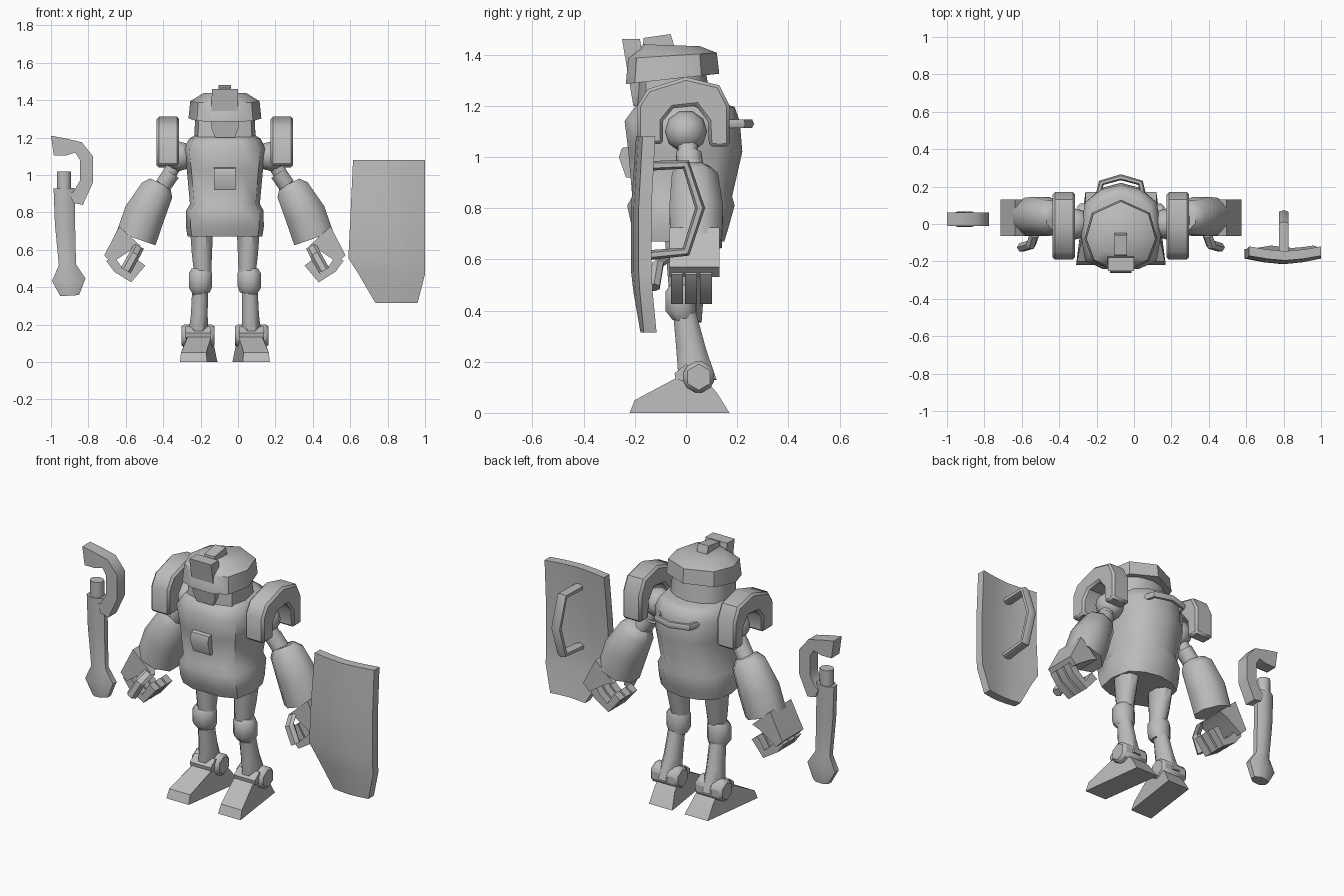
import bpy, bmesh, math
from mathutils import Vector

if "Cube" in bpy.data.objects:
    bpy.data.objects.remove(bpy.data.objects["Cube"])

CX = -0.07   # centre line of the figure
grey = bpy.data.materials.new("plain_grey")
grey.diffuse_color = (0.5, 0.5, 0.5, 1)
grey.use_nodes = True
grey.node_tree.nodes["Principled BSDF"].inputs["Base Color"].default_value = grey.diffuse_color


def loft(name, rings, angle=40):
    """Skin closed rings of equal length and cap both ends."""
    bm = bmesh.new()
    vs = [[bm.verts.new(p) for p in r] for r in rings]
    n = len(vs[0])
    for a, b in zip(vs, vs[1:]):
        for i in range(n):
            bm.faces.new((a[i], a[(i + 1) % n], b[(i + 1) % n], b[i]))
    bm.faces.new(vs[0])
    bm.faces.new(vs[-1])
    bmesh.ops.recalc_face_normals(bm, faces=bm.faces)
    me = bpy.data.meshes.new(name)
    bm.to_mesh(me)
    bm.free()
    me.materials.append(grey)
    ob = bpy.data.objects.new(name, me)
    bpy.context.collection.objects.link(ob)
    bpy.ops.object.select_all(action='DESELECT')
    ob.select_set(True)
    bpy.context.view_layer.objects.active = ob
    bpy.ops.object.shade_smooth_by_angle(angle=math.radians(angle))
    return ob


def tube(name, path, radii, normal, sides=8, angle=50):
    """Sweep a regular section along a planar path; radii are (along normal, across)."""
    path = [Vector(p) for p in path]
    n = Vector(normal).normalized()
    k = 1 / math.cos(math.pi / sides)
    rings = []
    for i, p in enumerate(path):
        d0 = (p - path[max(i - 1, 0)]).normalized()
        d1 = (path[min(i + 1, len(path) - 1)] - p).normalized()
        side = (d0 + d1).normalized().cross(n).normalized()
        r = radii[i] if isinstance(radii, list) else radii
        ring = []
        for j in range(sides):
            t = 2 * math.pi * (j + 0.5) / sides
            ring.append(p + n * (r[0] * k * math.cos(t)) + side * (r[1] * k * math.sin(t)))
        rings.append(ring)
    return loft(name, rings, angle)


def bevel(ob, w):
    m = ob.modifiers.new("soft_edge", 'BEVEL')
    m.width, m.segments, m.limit_method = w, 1, 'ANGLE'
    m.angle_limit = math.radians(50)


def mirrored(half):
    """Half outline starting on the centre line, completed to a full loop."""
    return half + [(-x, y) for x, y in reversed(half) if x > 0]


# torso and pelvis: rows of z, half width, front y, back y
SECTION = mirrored([(0, 1), (.5, .88), (.88, .58), (1, -.1), (.88, -.8), (.45, -1)])


def body_ring(z, hw, y0, y1):
    return [(CX + x * hw, (y0 + y1) / 2 + y * (y1 - y0) / 2, z) for x, y in SECTION]


loft("torso", [body_ring(*r) for r in (
    (.67, .2, -.19, .15), (.72, .208, -.21, .165), (.81, .207, -.23, .19),
    (.845, .187, -.21, .18), (1.02, .203, -.225, .22), (1.14, .218, -.24, .21),
    (1.195, .19, -.2, .19), (1.21, .165, -.18, .15))], 50)
loft("neck", [body_ring(1.19, .165, -.19, .1), body_ring(1.32, .158, -.18, .08)], 50)

# helmet, tilted rim
HELM = mirrored([(0, .13), (.155, .06), (.195, -.08), (.15, -.2), (.07, -.235)])
helm_rings = []
for s, z, tilt in ((.9, 1.29, .1), (1, 1.285, .11), (.95, 1.385, .06), (.6, 1.44, -.02)):
    helm_rings.append([(CX + x * s, -.06 + (y + .06) * s, z + (y + .235) * tilt) for x, y in HELM])
loft("helmet", helm_rings, 45)


def prism(name, outline, x0, x1, sign=1):
    """Side outline in (y, z) extruded between two x offsets from the centre line."""
    return loft(name, [[(CX + sign * x, y, z) for y, z in outline] for x in (x0, x1)], 45)


# face plate, crest and chest box
loft("face_plate", [[(CX + x, y + dy, z) for x, z in
                     ((-.07, 1.46), (.07, 1.46), (.072, 1.25), (.052, 1.2), (-.052, 1.2), (-.072, 1.25))
                     for y in (-.25 + (1.46 - z) * .17,)] for dy in (0, .07)])
prism("crest", [(-.17, 1.43), (-.165, 1.465), (-.06, 1.48), (-.045, 1.43)], -.033, .033)
prism("chest_box", [(-.2, 1.045), (-.25, 1.035), (-.262, 1.0), (-.235, .92), (-.18, .92)], -.057, .057)

# back carry handle
tube("back_handle", [(CX + x, y, 1.13) for x, y in
     ((-.12, .15), (-.105, .22), (0, .25), (.105, .22), (.12, .15))], (.017, .014), (0, 0, 1), 6)

PAD = [(-.19, 1.05), (-.19, 1.2), (-.15, 1.265), (0, 1.312), (.13, 1.28), (.17, 1.2), (.17, 1.04),
       (.09, 1.04), (.085, 1.14), (.04, 1.2), (-.05, 1.19), (-.09, 1.14), (-.09, 1.05)]
FOOT = [(-.22, 0, .095, .24), (-.2, .05, .1, .235), (-.05, .13, .075, .2), (.04, .17, .075, .19),
        (.12, .08, .06, .19), (.17, 0, .04, .19)]

for s, side in ((-1, "right"), (1, "left")):
    def P(x, z, y=0.0):
        return (CX + s * x, y, z)
    Y = (0, 1, 0)
    # shoulder
    bevel(prism(side + "_shoulder_pad", PAD, .245, .365, s), .012)
    bpy.ops.mesh.primitive_uv_sphere_add(segments=10, ring_count=6, radius=.083,
                                         location=P(.245, 1.1), rotation=(0, math.pi / 2, 0))
    ball = bpy.context.object
    ball.name = side + "_shoulder_ball"
    ball.data.materials.append(grey)
    bpy.ops.object.shade_smooth_by_angle(angle=math.radians(60))
    # arm
    tube(side + "_upper_arm", [P(.24, 1.1), P(.3, 1.0, .01), P(.36, .9, .03)], (.038, .038), Y)
    tube(side + "_elbow", [P(.285, 1.01, .01), P(.33, .945, .02)], (.05, .045), Y)
    tube(side + "_forearm", [P(.345, .955, .03), P(.362, .92, .035), P(.43, .79, .04), P(.475, .66, .04)],
         [(.06, .06), (.09, .09), (.105, .11), (.1, .11)], Y)
    # hand: palm wedge, curled fingers, thumb
    palm = [(.565, .725), (.645, .57), (.605, .53), (.5, .6), (.45, .62)]
    loft(side + "_palm", [[P(x, z, y) for x, z in palm] for y in (-.065, .13)])
    for i, y in enumerate((-.035, .02, .078)):
        tube(f"{side}_finger_{i + 1}", [P(.615, .555, y), P(.575, .5, y), P(.505, .45, y), P(.445, .53, y)],
             (.023, .024), Y, 4, 30)
    tube(side + "_thumb", [P(.46, .62, -.05), P(.48, .58, -.11), P(.53, .49, -.125)],
         (.022, .026), Y, 6, 30)
    # leg
    tube(side + "_thigh", [P(.125, .72, 0), P(.123, .58, -.01), P(.118, .46, -.02)],
         [(.085, .062), (.065, .054), (.045, .045)], Y)
    tube(side + "_knee", [P(.13, .5, -.015), P(.13, .475, -.02), P(.13, .4, -.02), P(.125, .365, -.01)],
         [(.045, .048), (.06, .062), (.06, .062), (.042, .045)], Y)
    tube(side + "_shin", [P(.133, .39, -.005), P(.137, .25, .02), P(.143, .13, .045)],
         [(.045, .042), (.058, .045), (.074, .055)], Y)
    hexa = [(.05 + .068 * math.cos(a), .14 + .068 * math.sin(a)) for a in
            (math.pi / 6 + i * math.pi / 3 for i in range(6))]
    bevel(prism(side + "_ankle_joint", hexa, .055, .232, s), .015)
    prism(side + "_ankle_strap", [(-.04, .13), (-.045, .155), (.0, .19), (.05, .16), (.03, .12)], .075, .21, s)
    # foot: outline rows as (y, z, inner x, outer x)
    loft(side + "_foot", [[P(x0, z, y) for y, z, x0, x1 in FOOT],
                          [P(x1, z, y) for y, z, x0, x1 in FOOT]], 30)

# shield: rows of z, left x, right x, front edge y, front bulge y
rows = ((1.08, .615, 1.0, -.17, -.195), (.8, .602, 1.0, -.185, -.215), (.555, .59, 1.0, -.185, -.215),
        (.47, .645, 1.0, -.18, -.205), (.315, .735, .96, -.165, -.178))
shield_rings = []
for z, x0, x1, ye, yc in rows:
    xs = [x0 + (x1 - x0) * t for t in (0, .25, .5, .75, 1)]
    ys = [ye + (yc - ye) * t for t in (0, .65, 1, .65, 0)]
    front = [(x, y, z) for x, y in zip(xs, ys)]
    shield_rings.append(front + [(x, y + .05, z) for x, y, z in reversed(front)])
loft("shield", shield_rings)
tube("shield_handle", [(.8, y, z) for y, z in
     ((-.16, .615), (.0, .63), (.055, .8), (.0, .97), (-.16, .965))], (.026, .017), (1, 0, 0), 6)

# hooked club: grip body, post and hook
tube("club_grip", [(-.93, .025, .93), (-.925, .025, .74), (-.912, .025, .52), (-.905, .025, .44), (-.9, .025, .355)],
     [(.038, .056), (.038, .054), (.035, .046), (.042, .09), (.036, .05)], (0, 1, 0))
tube("club_post", [(-.93, .025, .9), (-.93, .025, 1.02)], (.034, .037), (0, 1, 0))
HOOK = [((-1.0, 1.21), (-.985, 1.105)), ((-.92, 1.195), (-.915, 1.105)), ((-.835, 1.175), (-.87, 1.12)),
        ((-.775, 1.1), (-.845, 1.08)), ((-.775, .96), (-.845, .97)), ((-.83, .84), (-.88, .91)),
        ((-.88, .85), (-.9, .9))]
loft("club_hook", [[(a[0], -.012, a[1]), (a[0], .062, a[1]), (b[0], .062, b[1]), (b[0], -.012, b[1])]
                   for a, b in HOOK], 50)
